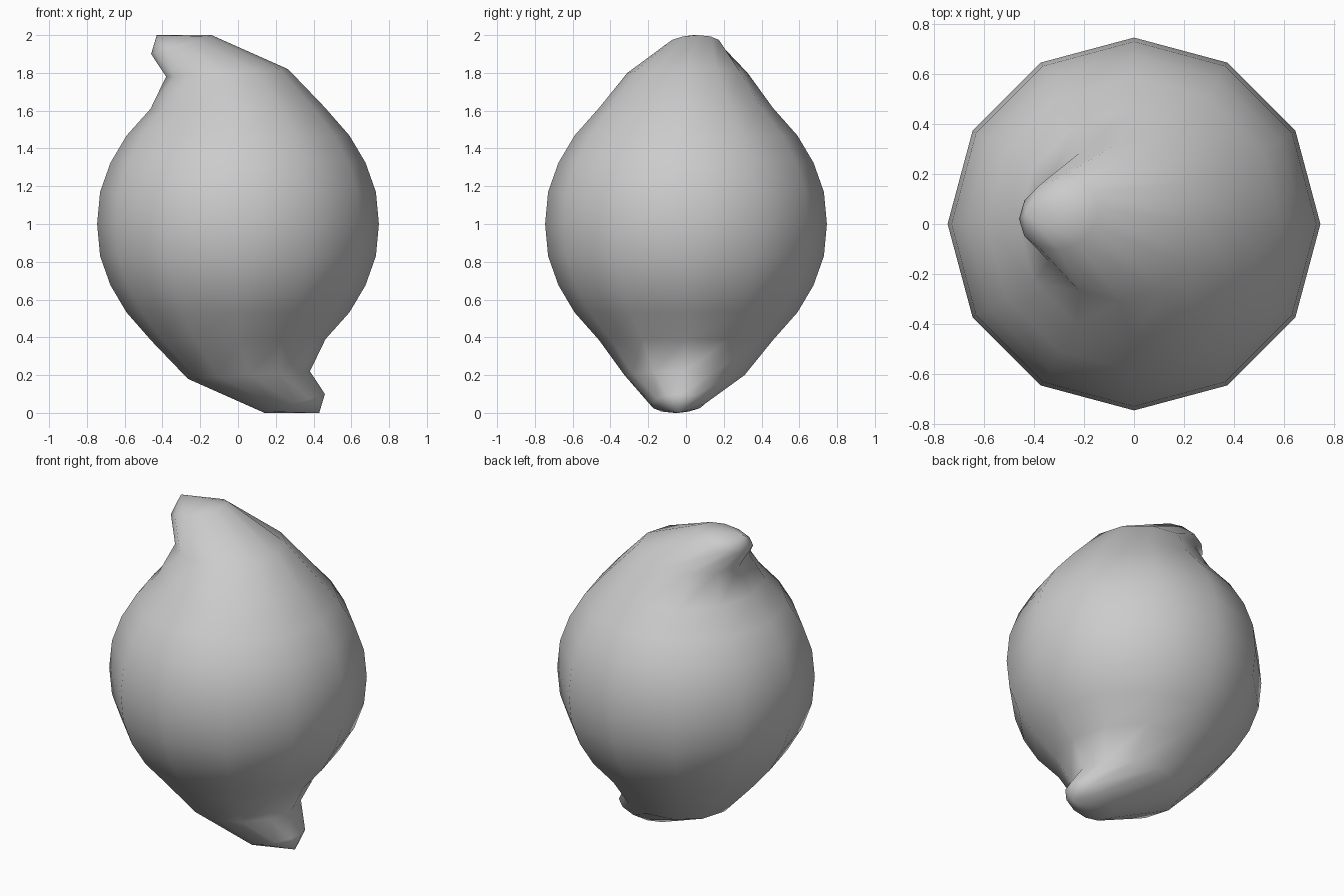
import bpy, bmesh
from math import sin, cos, pi

if "Cube" in bpy.data.objects:
    bpy.data.objects.remove(bpy.data.objects["Cube"])

SIDES = 12
# Upper half rings: centre x, centre y, centre z, radius x, radius y, tilt (rise over radius), y shear
RINGS = [
    (0, 0, 1.0, 0.746, 0.746, 0, 0),
    (0, 0, 1.17, 0.73, 0.73, 0, 0),
    (0, 0, 1.325, 0.675, 0.675, 0, 0),
    (0, 0, 1.468, 0.59, 0.59, 0, 0),
    (-0.003, 0, 1.615, 0.46, 0.46, 0.005, 0),
    (-0.058, 0.008, 1.80, 0.323, 0.318, 0.02, 0),
    (-0.30, 0.04, 1.95, 0.16, 0.143, 0.05, 0.02),
]
TIP = (-0.43, 0.04, 2.0)


def flip(p):
    """Point reflection through the body centre."""
    return (-p[0], -p[1], 2 - p[2])


def ring_points(cx, cy, cz, rx, ry, tilt, shear):
    angles = [2 * pi * i / SIDES for i in range(SIDES)]
    return [(cx + rx * cos(a), cy + ry * sin(a) + shear * cos(a),
             cz + tilt * cos(a)) for a in angles]


upper = [ring_points(*r) for r in RINGS]
# Lower half is the point reflection; shift by half a turn so the sides line up
half = SIDES // 2
lower = [[flip(r[(i + half) % SIDES]) for i in range(SIDES)]
         for r in reversed(upper[1:])]

# Skin the rings into the body and close both bent tips
bm = bmesh.new()
rings = [[bm.verts.new(p) for p in r] for r in lower + upper]
for a, b in zip(rings, rings[1:]):
    for i in range(SIDES):
        j = (i + 1) % SIDES
        bm.faces.new((a[i], a[j], b[j], b[i]))
top, bottom = bm.verts.new(TIP), bm.verts.new(flip(TIP))
for i in range(SIDES):
    j = (i + 1) % SIDES
    bm.faces.new((rings[-1][i], rings[-1][j], top))
    bm.faces.new((rings[0][j], rings[0][i], bottom))
bmesh.ops.recalc_face_normals(bm, faces=bm.faces)
for f in bm.faces:
    f.smooth = True

mesh = bpy.data.meshes.new("curled_body")
bm.to_mesh(mesh)
bm.free()
bpy.context.collection.objects.link(bpy.data.objects.new("curled_body", mesh))
